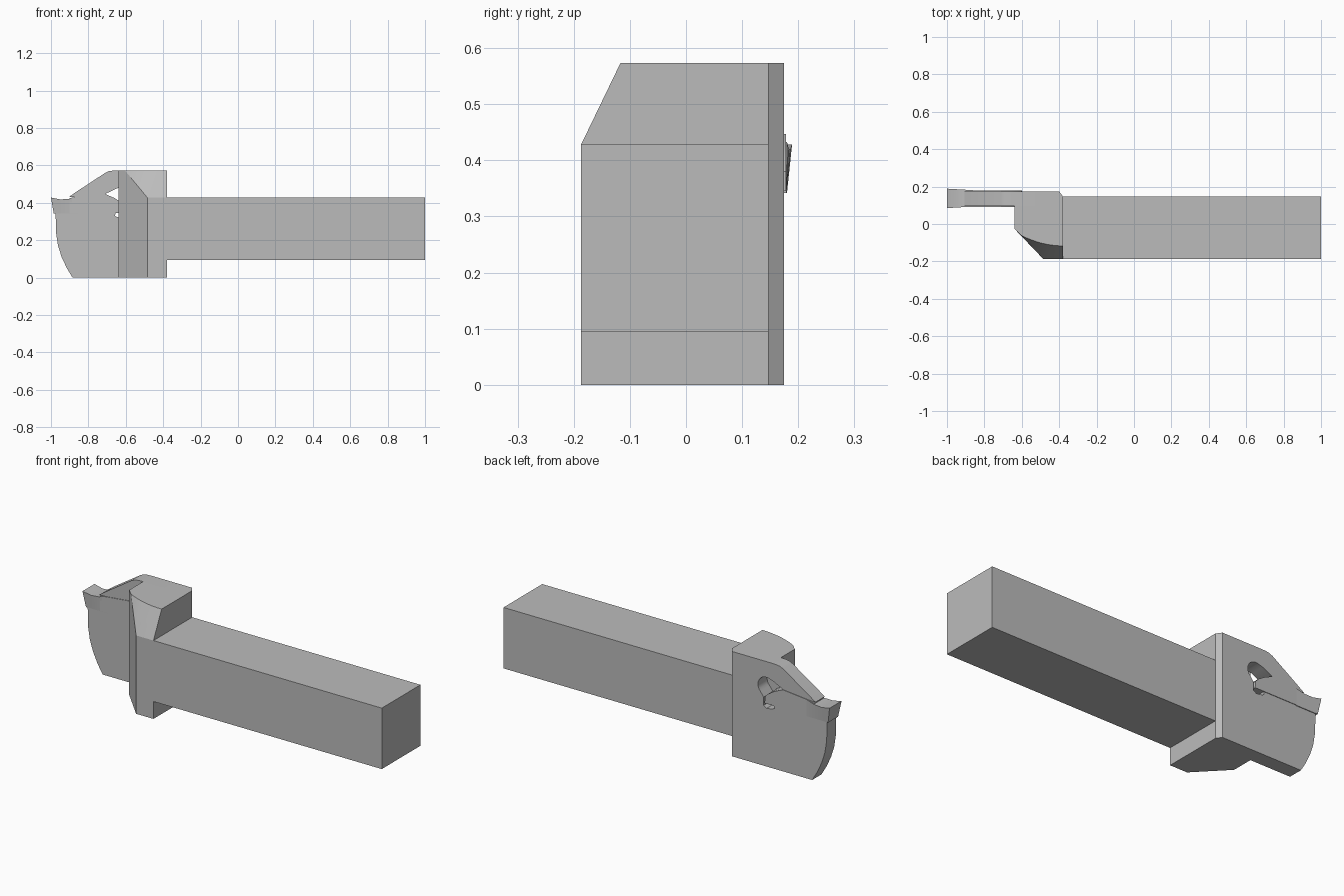
import bpy, bmesh, math

if "Cube" in bpy.data.objects:
    bpy.data.objects.remove(bpy.data.objects["Cube"])

steel = bpy.data.materials.new("steel_grey")
steel.use_nodes = True
GREY = (0.5, 0.5, 0.5, 1)
steel.diffuse_color = GREY
steel.node_tree.nodes["Principled BSDF"].inputs["Base Color"].default_value = GREY


def build(name, verts, faces, smooth=True):
    """Make an object from points and faces, with outward normals."""
    bm = bmesh.new()
    vs = [bm.verts.new(v) for v in verts]
    for f in faces:
        bm.faces.new([vs[i] for i in f])
    bmesh.ops.recalc_face_normals(bm, faces=bm.faces)
    mesh = bpy.data.meshes.new(name)
    bm.to_mesh(mesh)
    bm.free()
    mesh.materials.append(steel)
    ob = bpy.data.objects.new(name, mesh)
    bpy.context.collection.objects.link(ob)
    if smooth:
        bpy.ops.object.select_all(action='DESELECT')
        ob.select_set(True)
        bpy.context.view_layer.objects.active = ob
        bpy.ops.object.shade_smooth_by_angle(angle=math.radians(25))
    return ob


def loft(name, rings, smooth=True):
    """Skin equal-length rings and cap both ends."""
    n = len(rings[0])
    faces = [list(range(n)), list(range(n * (len(rings) - 1), n * len(rings)))]
    for r in range(len(rings) - 1):
        a = r * n
        faces += [[a + i, a + (i + 1) % n, a + n + (i + 1) % n, a + n + i] for i in range(n)]
    return build(name, [p for ring in rings for p in ring], faces, smooth)


def side_profile(name, pts, y0, y1):
    """Extrude an x-z profile along y."""
    return loft(name, [[(x, y, z) for x, z in pts] for y in (y0, y1)])


def arc(cx, cz, rx, rz, a0, a1, n):
    return [(cx + rx * math.cos(math.radians(a0 + (a1 - a0) * i / n)),
             cz + rz * math.sin(math.radians(a0 + (a1 - a0) * i / n))) for i in range(n + 1)]


# Square shank
side_profile("shank", [(-0.38, 0.095), (1, 0.095), (1, 0.428), (-0.38, 0.428)], -0.187, 0.147)

# Head: plan outline with a 45 degree corner and a curved chamfer at the top front
TOP, SHOULDER = 0.573, 0.428
back = [(-0.38, 0.147), (-0.40, 0.175), (-0.50, 0.175), (-0.50, 0.095), (-0.64, 0.095), (-0.64, -0.025)]
curve = []
for i in range(9):
    t = i / 8
    x = -0.605 + 0.225 * t
    curve.append((x, -0.06 - 0.057 * (1 - (1 - t) ** 2)))
nb, nc = len(back), len(curve)
verts = [(x, y, 0) for x, y in back] + [(x, y, TOP) for x, y in back]
verts += [(x, y, TOP) for x, y in curve]
c0 = 2 * nb
B0, A0, B1, A1 = range(c0 + nc, c0 + nc + 4)
verts += [(-0.485, -0.187, 0), (-0.38, -0.187, 0), (-0.485, -0.187, SHOULDER), (-0.38, -0.187, SHOULDER)]
cl = c0 + nc - 1
faces = [list(range(nb)) + [B0, A0], list(range(nb, 2 * nb)) + list(range(c0, c0 + nc))]
faces += [[i, i + 1, nb + i + 1, nb + i] for i in range(nb - 1)]
faces += [[nb - 1, B0, B1, c0, 2 * nb - 1], [B0, A0, A1, B1], [A0, 0, nb, cl, A1]]
faces += [[B1, c0 + i, c0 + i + 1] for i in range(nc - 1)] + [[B1, cl, A1]]
build("head", verts, faces)

# Blade with clamping finger, teardrop relief hole and insert seat
blade = [(-0.50, 0), (-0.885, 0), (-0.915, 0.05), (-0.943, 0.11), (-0.962, 0.17), (-0.973, 0.24),
         (-0.975, 0.345), (-0.655, 0.345), (-0.658, 0.33), (-0.645, 0.323), (-0.61, 0.318),
         (-0.592, 0.33), (-0.592, 0.375)]
blade += arc(-0.607, 0.437, 0.05, 0.05, -45, 105, 10)
blade += [(-0.65, 0.476), (-0.71, 0.447), (-0.86, 0.432), (-0.905, 0.43), (-0.87, 0.455), (-0.71, 0.56)]
blade += [(-0.69, 0.569), (-0.665, 0.5725), (-0.64, TOP), (-0.50, TOP)]
side_profile("blade", blade, 0.095, 0.175)

# Insert shank held in the seat
side_profile("insert_shank", [(-0.90, 0.345), (-0.60, 0.345), (-0.602, 0.38), (-0.62, 0.40), (-0.66, 0.425),
                              (-0.71, 0.447), (-0.86, 0.432), (-0.90, 0.425)], 0.092, 0.178)

# Flared cutting tip: stations of x top, x bottom, half width top, half width bottom, top z
rings = []
for xt, xb, wt, wb, zt in [(-1, -0.985, 0.052, 0.043, 0.428), (-0.95, -0.95, 0.049, 0.042, 0.418),
                           (-0.90, -0.90, 0.046, 0.042, 0.421), (-0.855, -0.855, 0.043, 0.042, 0.433)]:
    rings.append([(xb, 0.137 - wb, 0.342), (xb, 0.137 + wb, 0.342),
                  (xt, 0.137 + wt, zt), (xt, 0.137 - wt, zt)])
loft("cutting_tip", rings)
